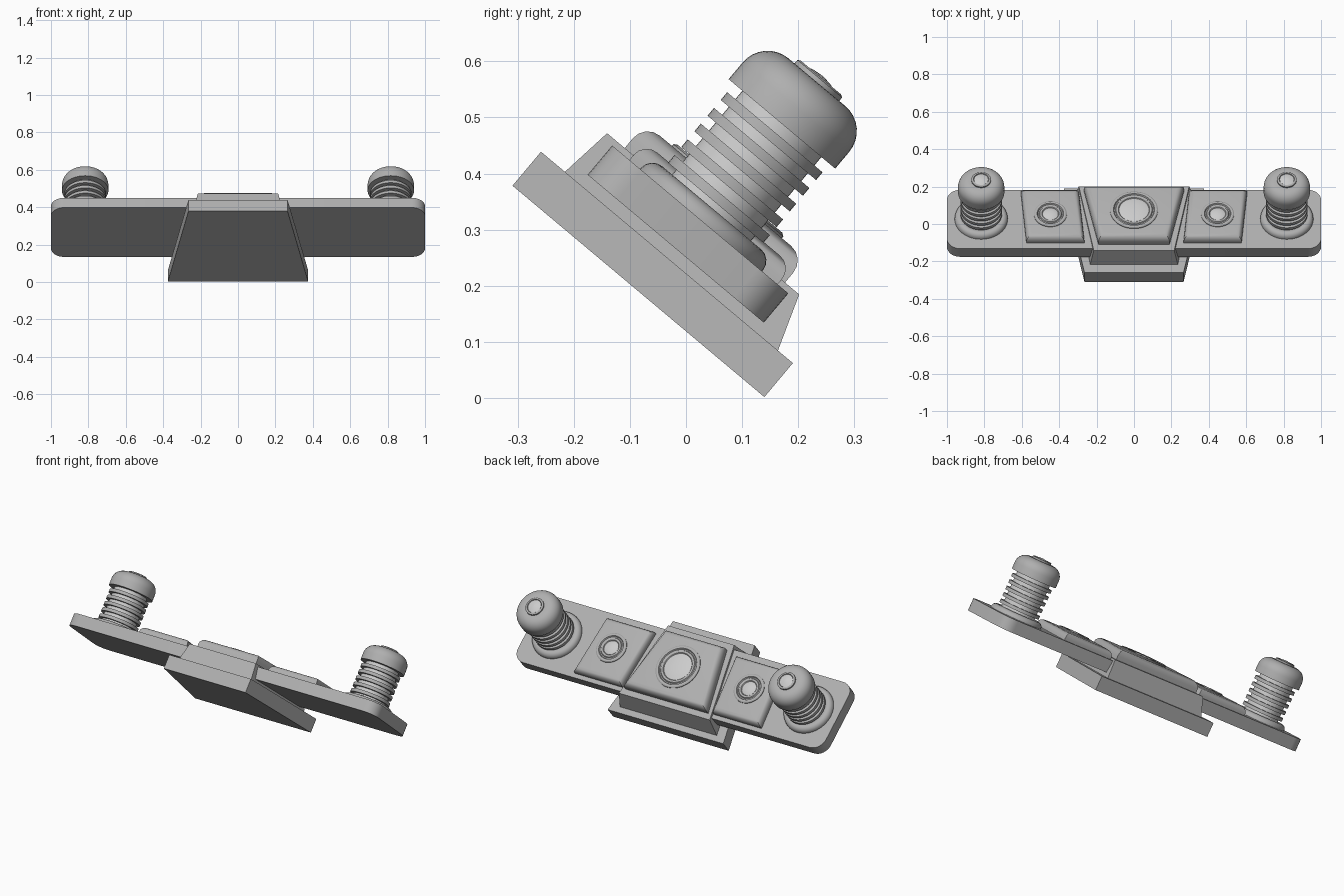
import bpy, bmesh, math
from mathutils import Matrix

if "Cube" in bpy.data.objects:
    bpy.data.objects.remove(bpy.data.objects["Cube"])

# everything is built flat (x, v, w) and then tilted 40 degrees about x
TILT = Matrix.Rotation(math.radians(-40), 4, 'X')


def material(name, g):
    m = bpy.data.materials.new(name)
    m.diffuse_color = (g, g, g, 1)
    m.use_nodes = True
    m.node_tree.nodes["Principled BSDF"].inputs["Base Color"].default_value = m.diffuse_color
    return m


DARK = material("dark_grey", 0.43)
LIGHT = material("light_grey", 0.8)


def finish(name, bm, bevel=0.0, segs=1, mat=DARK):
    bmesh.ops.recalc_face_normals(bm, faces=bm.faces)
    if bevel:  # round the top rim only
        top = max(v.co.z for v in bm.verts)
        edges = [e for e in bm.edges if all(v.co.z > top - 1e-5 for v in e.verts)]
        bmesh.ops.bevel(bm, geom=edges, offset=bevel, segments=segs,
                        profile=0.5, affect='EDGES')
    bm.transform(TILT)
    me = bpy.data.meshes.new(name)
    bm.to_mesh(me)
    bm.free()
    me.materials.append(mat)
    ob = bpy.data.objects.new(name, me)
    bpy.context.collection.objects.link(ob)
    bpy.ops.object.select_all(action='DESELECT')
    ob.select_set(True)
    bpy.context.view_layer.objects.active = ob
    bpy.ops.object.shade_smooth_by_angle(angle=math.radians(30))
    return ob


def loft(name, low, w0, high, w1, **kw):
    """Solid between two matching outlines."""
    bm = bmesh.new()
    a = [bm.verts.new((x, v, w0)) for x, v in low]
    b = [bm.verts.new((x, v, w1)) for x, v in high]
    bm.faces.new(a)
    bm.faces.new(b)
    n = len(a)
    for i in range(n):
        j = (i + 1) % n
        bm.faces.new((a[i], a[j], b[j], b[i]))
    return finish(name, bm, **kw)


def lathe(name, profile, x, v, steps=48, mat=DARK):
    """Spin an (r, w) profile around the local normal."""
    bm = bmesh.new()
    rings = []
    for r, w in profile:
        rings.append([bm.verts.new((x + r * math.cos(2 * math.pi * i / steps),
                                    v + r * math.sin(2 * math.pi * i / steps), w))
                      for i in range(steps)])
    for p, q in zip(rings, rings[1:]):
        for i in range(steps):
            j = (i + 1) % steps
            bm.faces.new((p[i], p[j], q[j], q[i]))
    bm.faces.new(rings[0])
    bm.faces.new(rings[-1])
    return finish(name, bm, mat=mat)


def trapezoid(xa, va, xb, vb):
    return [(-xa, va), (xa, va), (xb, vb), (-xb, vb)]


def arc(r, w, rad, a0, a1, n=8):
    return [(r + rad * math.cos(math.radians(a0 + (a1 - a0) * i / n)),
             w + rad * math.sin(math.radians(a0 + (a1 - a0) * i / n)))
            for i in range(n + 1)]


def lamp(name, x, v, h, r_out, r_lens):
    """Raised double rim with a light, slightly domed lens inside."""
    mid = (r_out + r_lens) / 2
    lathe(name + "_rim", [(r_out, h - 0.01), (r_out, h + 0.004), (r_out - 0.006, h + 0.008),
                          (mid + 0.006, h + 0.008), (mid + 0.002, h + 0.001),
                          (mid - 0.004, h + 0.001), (mid - 0.008, h + 0.007),
                          (r_lens + 0.004, h + 0.007), (r_lens, h + 0.002)], x, v)
    lathe(name + "_lens", [(r_lens, h - 0.005), (r_lens, h + 0.003), (r_lens * 0.8, h + 0.007),
                           (r_lens * 0.4, h + 0.01), (0.002, h + 0.011)], x, v, mat=LIGHT)


# trapezoid base plate
plate = trapezoid(0.265, -0.48, 0.375, 0.106)
loft("base_plate", plate, 0.091, plate, 0.17)

# long bar with rounded corners
R = 0.07
bar = []
for cx, cv, a in ((1 - R, 0.02 - R, 0), (-1 + R, 0.02 - R, 90),
                  (-1 + R, -0.39 + R, 180), (1 - R, -0.39 + R, 270)):
    bar += arc(cx, cv, R, a, a + 90)
loft("long_bar", bar, 0.192, bar, 0.26)

# centre block and its raised panel
loft("centre_block", trapezoid(0.235, -0.425, 0.315, 0.073), 0.165,
     trapezoid(0.215, -0.411, 0.295, 0.036), 0.271)
panel = trapezoid(0.19, -0.37, 0.268, 0.003)
loft("centre_panel", panel, 0.265, panel, 0.328, bevel=0.034, segs=4)
lamp("centre_lamp", 0, -0.18, 0.328, 0.128, 0.08)

for s, side in ((-1, "left"), (1, "right")):
    # slanted side panel with lamp
    o = [(s * 0.265, -0.35), (s * 0.575, -0.35), (s * 0.605, -0.005), (s * 0.295, -0.005)]
    loft(side + "_panel", o, 0.25, o, 0.302, bevel=0.03, segs=4)
    lamp(side + "_lamp", s * 0.447, -0.186, 0.302, 0.088, 0.042)

    # post collar
    x, v = s * 0.817, -0.183
    lathe(side + "_collar", [(0.142, 0.25)] + arc(0.115, 0.262, 0.027, 0, 180) + [(0.085, 0.26)], x, v)

    # light shaft with dark ribs
    lathe(side + "_shaft", [(0.092, 0.25), (0.092, 0.5)], x, v, mat=LIGHT)
    for i in range(6):
        c = 0.273 + i * 0.0365
        lathe(f"{side}_rib_{i}", [(0.09, c - 0.009), (0.111, c - 0.009),
                                  (0.111, c + 0.009), (0.09, c + 0.009)], x, v)

    # rounded cap with small light lens
    lathe(side + "_cap", [(0.08, 0.484), (0.124, 0.484)] + arc(0.066, 0.523, 0.058, 0, 90)
          + [(0.052, 0.581), (0.052, 0.589), (0.047, 0.592), (0.041, 0.592), (0.038, 0.585)], x, v)
    lathe(side + "_cap_lens", [(0.038, 0.575), (0.038, 0.588), (0.02, 0.594), (0.002, 0.596)],
          x, v, mat=LIGHT)
